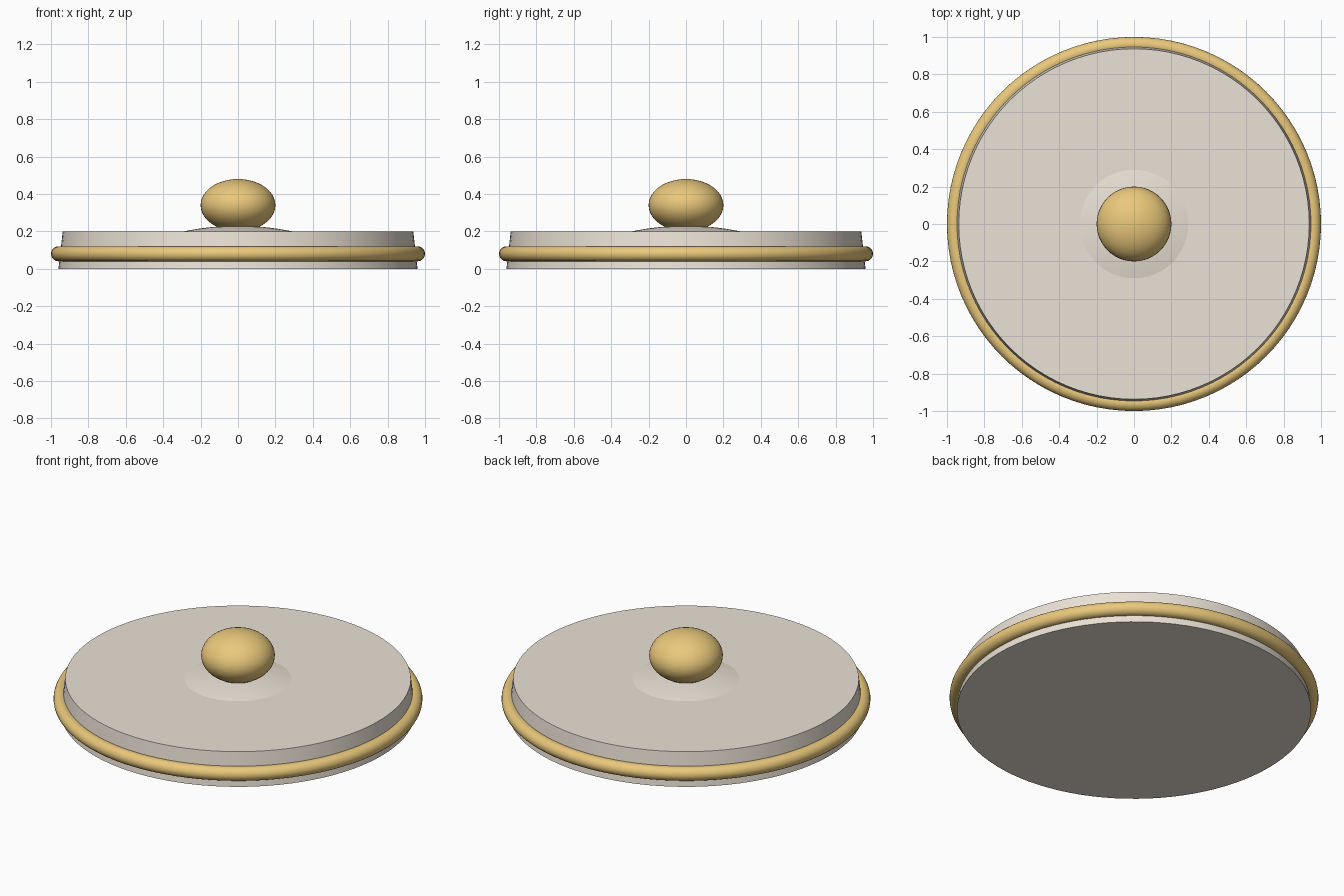
import bpy, bmesh, math

if "Cube" in bpy.data.objects:
    bpy.data.objects.remove(bpy.data.objects["Cube"])


def material(name, color):
    m = bpy.data.materials.new(name)
    m.diffuse_color = color
    m.use_nodes = True
    m.node_tree.nodes["Principled BSDF"].inputs["Base Color"].default_value = m.diffuse_color
    return m


cream = material("cream", (0.83, 0.76, 0.67, 1))
gold = material("gold", (0.82, 0.58, 0.2, 1))


def finish(name, mat):
    obj = bpy.context.object
    obj.name = name
    obj.data.materials.append(mat)
    bpy.ops.object.shade_smooth_by_angle(angle=math.radians(35))
    return obj


# Slightly tapered lid plate
bpy.ops.mesh.primitive_cone_add(vertices=96, radius1=0.96, radius2=0.937,
                                depth=0.2, location=(0, 0, 0.1))
finish("lid_plate", cream)

# Rounded band around the rim
bpy.ops.mesh.primitive_torus_add(major_segments=96, minor_segments=20,
                                 major_radius=0.96, minor_radius=0.04,
                                 location=(0, 0, 0.08))
finish("rim_band", gold)

# Shallow swelling under the knob, a spun arc profile
bm = bmesh.new()
steps = 10
profile = [bm.verts.new((0.29 * i / steps, 0, 0.2 + 0.03 * (1 - (i / steps) ** 2)))
           for i in range(steps + 1)]
edges = [bm.edges.new(pair) for pair in zip(profile, profile[1:])]
bmesh.ops.spin(bm, geom=profile + edges, cent=(0, 0, 0), axis=(0, 0, 1),
               angle=math.tau, steps=64)
bmesh.ops.remove_doubles(bm, verts=bm.verts, dist=1e-4)
bmesh.ops.recalc_face_normals(bm, faces=bm.faces)
if sum(f.normal.z for f in bm.faces) < 0:
    bmesh.ops.reverse_faces(bm, faces=bm.faces)
mesh = bpy.data.meshes.new("knob_base")
bm.to_mesh(mesh)
bm.free()
base = bpy.data.objects.new("knob_base", mesh)
bpy.context.collection.objects.link(base)
bpy.ops.object.select_all(action='DESELECT')
base.select_set(True)
bpy.context.view_layer.objects.active = base
finish("knob_base", cream)

# Flattened round knob
bpy.ops.mesh.primitive_uv_sphere_add(segments=48, ring_count=24, radius=0.2,
                                     location=(0, 0, 0.34))
bpy.context.object.scale.z = 0.7
finish("knob", gold)
